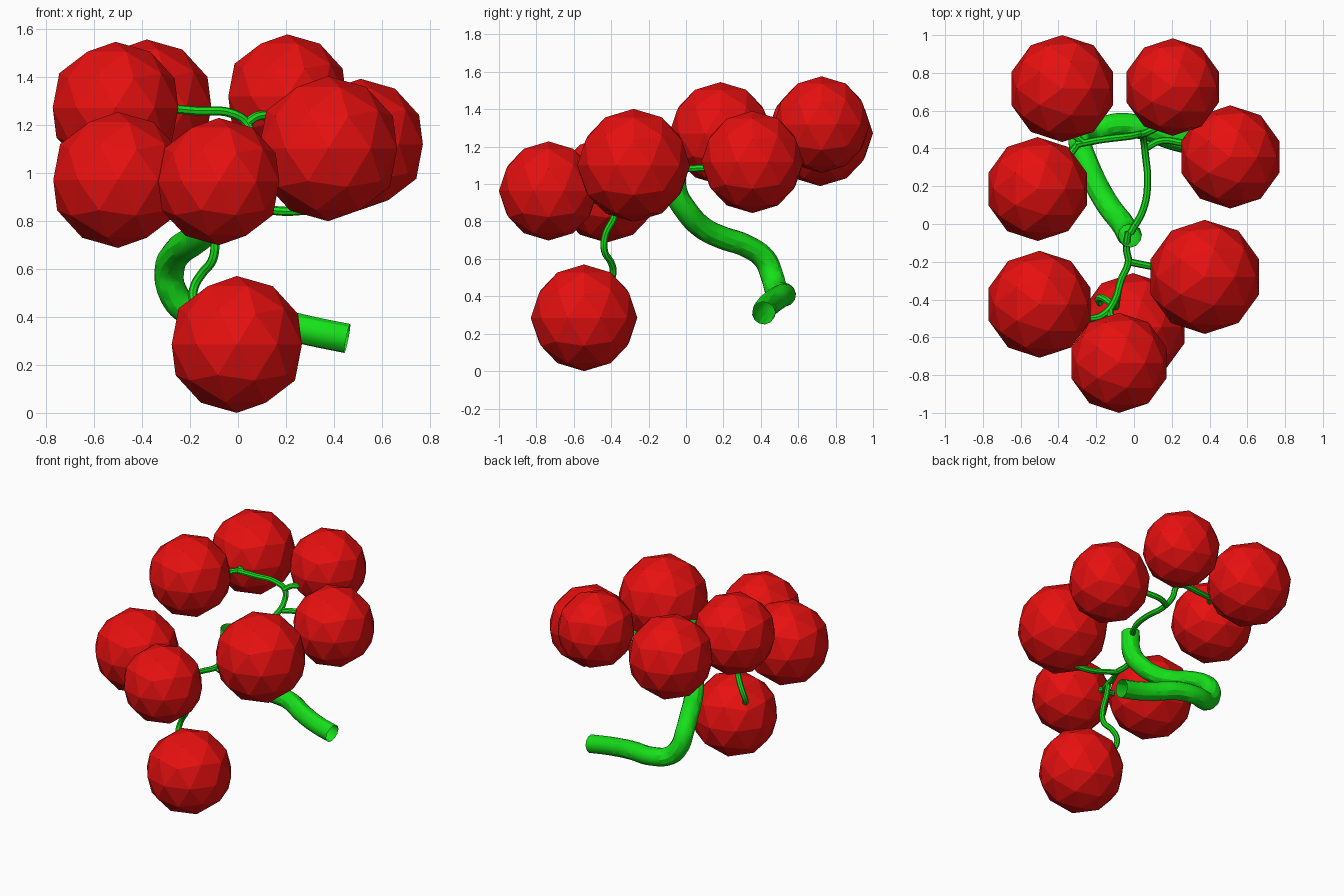
import bpy

def material(name, rgb):
    m = bpy.data.materials.new(name)
    m.diffuse_color = (*rgb, 1)
    return m

RED = material("berry red", (0.8, 0.005, 0.005))
GREEN = material("stem green", (0.008, 0.75, 0.01))

def berry(i, centre, r):
    bpy.ops.mesh.primitive_ico_sphere_add(subdivisions=2, radius=r, location=centre)
    ob = bpy.context.object
    ob.name = f"berry_{i}"
    ob.data.materials.append(RED)
    bpy.ops.object.shade_flat()

def tube(name, points, radius, sides=2):
    cu = bpy.data.curves.new(name, 'CURVE')
    cu.dimensions = '3D'
    cu.bevel_depth = radius
    cu.bevel_resolution = sides
    cu.resolution_u = 6
    sp = cu.splines.new('BEZIER')
    sp.bezier_points.add(len(points) - 1)
    for bp, p in zip(sp.bezier_points, points):
        bp.co = p
        bp.handle_left_type = bp.handle_right_type = 'AUTO'
    ob = bpy.data.objects.new(name, cu)
    bpy.context.collection.objects.link(ob)
    bpy.ops.object.select_all(action='DESELECT')
    ob.select_set(True)
    bpy.context.view_layer.objects.active = ob
    bpy.ops.object.convert(target='MESH')
    ob = bpy.context.object
    ob.name = name
    ob.data.materials.clear()
    ob.data.materials.append(GREEN)
    bpy.ops.object.shade_smooth_by_angle()

# Eight faceted berries
berries = [
    ((-.38, .717, 1.272), .283), ((.205, .725, 1.318), .258),
    ((.51, .355, 1.118), .273), ((-.51, .185, 1.27), .275),
    ((.375, -.28, 1.10), .302), ((-.50, -.425, .97), .283),
    ((-.08, -.735, .963), .265), ((-.005, -.545, .285), .285)]
for i, (c, r) in enumerate(berries, 1):
    berry(i, c, r)

# Thick winding main stem
tube("main_stem", [
    (-.02, -.06, 1.12), (-.03, -.055, .96), (-.06, 0, .86), (-.13, .09, .765),
    (-.19, .19, .715), (-.25, .32, .67), (-.285, .42, .60), (-.275, .46, .51),
    (-.21, .485, .43), (-.09, .525, .41), (.06, .505, .40), (.2, .455, .365),
    (.33, .425, .335), (.455, .415, .31)], .062, 4)

# Rear twigs
T = .019
tube("rear_twig", [(-.02, -.05, 1.08), (.05, .08, 1.085), (.072, .22, 1.085),
                   (.06, .37, 1.09), (.05, .45, 1.13), (.04, .475, 1.20),
                   (-.02, .465, 1.245), (-.18, .445, 1.258), (-.31, .42, 1.27)], T)
tube("rear_twig_low_right", [(.06, .40, 1.09), (.14, .44, 1.09), (.25, .43, 1.10),
                             (.36, .40, 1.11)], T)
tube("rear_twig_back_right", [(.04, .475, 1.21), (.08, .49, 1.235), (.13, .52, 1.24),
                              (.18, .60, 1.27)], T)
tube("rear_twig_back_left", [(-.27, .43, 1.265), (-.32, .48, 1.27), (-.35, .56, 1.27)], T)
tube("rear_twig_left", [(-.30, .42, 1.27), (-.34, .37, 1.27), (-.40, .32, 1.27)], T)

# Front twigs
tube("front_twig", [(-.03, -.04, .92), (-.04, -.13, .90), (-.03, -.20, .89),
                    (-.07, -.30, .89), (-.10, -.40, .90), (-.15, -.47, .91),
                    (-.22, -.50, .93), (-.32, -.47, .95)], T)
tube("front_twig_right", [(-.03, -.20, .885), (.07, -.22, .86), (.18, -.24, .84),
                          (.30, -.26, .845)], T)
tube("front_twig_centre", [(-.13, -.45, .905), (-.12, -.51, .92), (-.10, -.58, .94)], T)
tube("front_twig_hanging", [(-.085, -.36, .89), (-.09, -.39, .81), (-.095, -.43, .73),
                            (-.105, -.435, .64), (-.15, -.40, .58), (-.18, -.39, .53),
                            (-.185, -.41, .47), (-.13, -.45, .42)], T)
